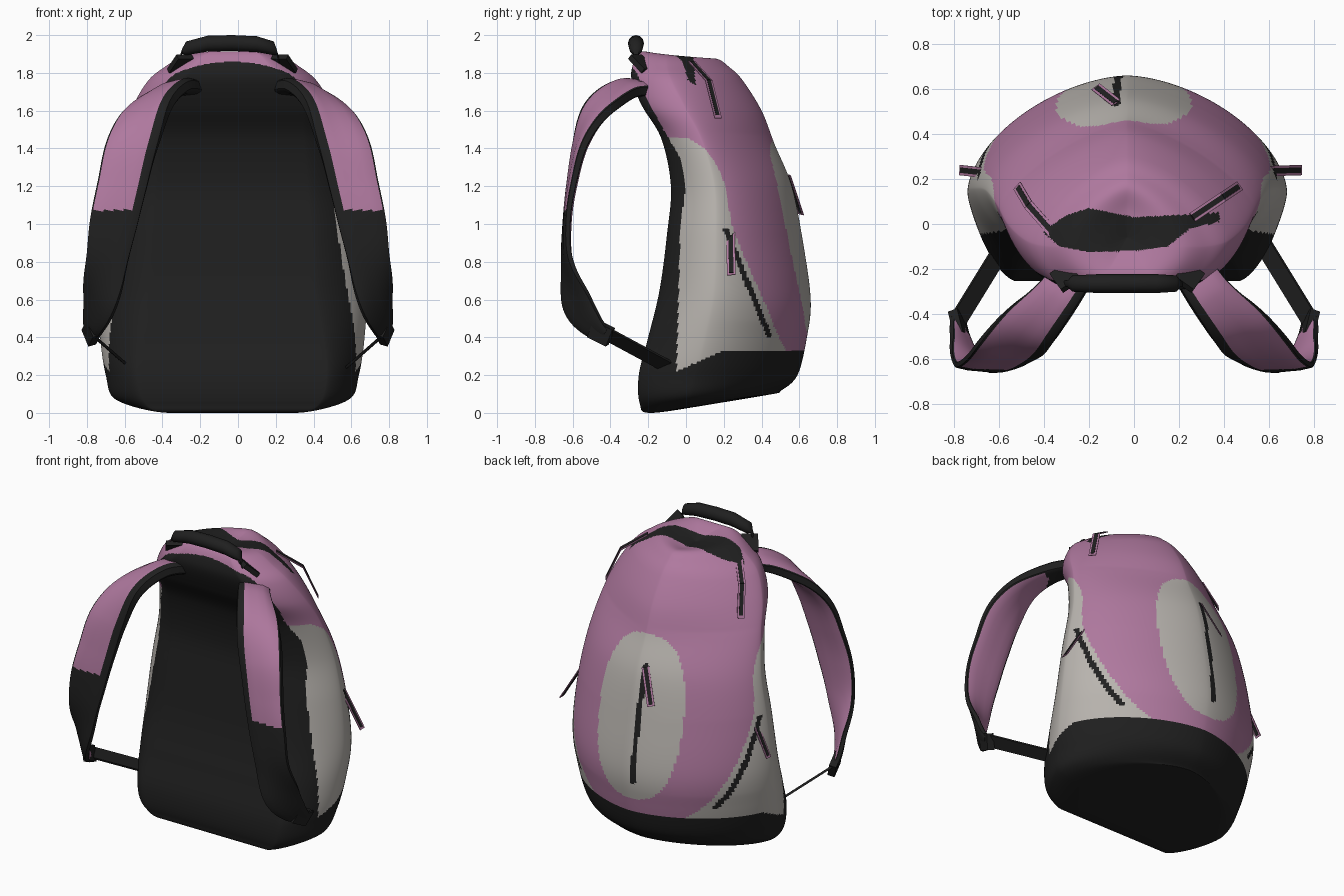
import bpy, bmesh, math
from mathutils import Vector

if "Cube" in bpy.data.objects:
    bpy.data.objects.remove(bpy.data.objects["Cube"])

MATS = []
for n, c in (("pink_fabric", (.43, .19, .345)), ("grey_fabric", (.48, .455, .425)), ("black_fabric", (.014, .014, .014))):
    m = bpy.data.materials.new(n)
    m.diffuse_color = (*c, 1)
    m.use_nodes = True
    m.node_tree.nodes["Principled BSDF"].inputs["Base Color"].default_value = m.diffuse_color
    MATS.append(m)
PINK, GREY, BLACK = 0, 1, 2
CX = -.03  # body sits slightly left of the straps' centre


def lerp_table(t, x):
    if x <= t[0][0]:
        return t[0][1]
    for (a, va), (b, vb) in zip(t, t[1:]):
        if x <= b:
            return va + (vb - va) * (x - a) / (b - a)
    return t[-1][1]


def catmull(keys, steps):
    out = []
    for i in range(len(keys) - 1):
        p0, p1, p2, p3 = keys[max(i - 1, 0)], keys[i], keys[i + 1], keys[min(i + 2, len(keys) - 1)]
        for k in range(steps):
            t = k / steps
            out.append([.5 * (2 * b + (c - a) * t + (2 * a - 5 * b + 4 * c - d) * t * t
                              + (3 * b - a - 3 * c + d) * t ** 3) for a, b, c, d in zip(p0, p1, p2, p3)])
    return out + [list(keys[-1])]


def finish(name, bm, angle=40):
    bmesh.ops.remove_doubles(bm, verts=bm.verts, dist=1e-5)
    bmesh.ops.recalc_face_normals(bm, faces=bm.faces)
    me = bpy.data.meshes.new(name)
    bm.to_mesh(me)
    bm.free()
    ob = bpy.data.objects.new(name, me)
    bpy.context.collection.objects.link(ob)
    for m in MATS:
        me.materials.append(m)
    bpy.ops.object.select_all(action='DESELECT')
    ob.select_set(True)
    bpy.context.view_layer.objects.active = ob
    bpy.ops.object.shade_smooth_by_angle(angle=math.radians(angle))
    return ob


def loft(name, rings, rule, caps=False, angle=40):
    bm = bmesh.new()
    vs = [[bm.verts.new(p) for p in r] for r in rings]
    n = len(rings[0])
    for a, b in zip(vs, vs[1:]):
        for j in range(n):
            f = bm.faces.new((a[j], a[(j + 1) % n], b[(j + 1) % n], b[j]))
            f.material_index = rule(f.calc_center_median(), j)
    if caps:
        for r in (vs[0], vs[-1]):
            bm.faces.new(r).material_index = rule(Vector(r[0].co), 0)
    return finish(name, bm, angle)


def plate(name, a, b, side, width, thick, mat):
    """Flat bar from a to b, its width lying along side."""
    a, b = Vector(a), Vector(b)
    d = (b - a).normalized()
    s = Vector(side)
    s = (s - d * s.dot(d)).normalized()
    n = d.cross(s) * thick / 2
    s = s * width / 2
    return loft(name, [[p + s + n, p - s + n, p - s - n, p + s - n] for p in (a, b)], lambda c, j: mat, True)


def seg_dist(p, q, a, b):
    dx, dy = b[0] - a[0], b[1] - a[1]
    t = max(0, min(1, ((p - a[0]) * dx + (q - a[1]) * dy) / (dx * dx + dy * dy)))
    return math.hypot(p - a[0] - t * dx, q - a[1] - t * dy)


# Main bag: sections as front y, front z, back y, back z, half width, panel half width
BODY = [(.1, .04, .1, .04, 0, 0), (-.19, 0, .46, .1, .42, .33), (-.245, .05, .5, .115, .62, .46),
        (-.25, .2, .59, .2, .67, .5), (-.2, .4, .64, .4, .70, .48), (-.14, .65, .66, .6, .71, .44),
        (-.1, .95, .62, .9, .68, .42), (-.08, 1.2, .56, 1.2, .63, .4), (-.13, 1.45, .47, 1.42, .58, .38),
        (-.23, 1.62, .40, 1.6, .53, .36), (-.285, 1.75, .30, 1.76, .45, .27), (-.285, 1.83, .23, 1.83, .36, .2),
        (-.25, 1.9, .16, 1.875, .25, .14), (-.2, 1.91, .06, 1.86, .12, .08), (-.06, 1.85, -.06, 1.85, 0, 0)]
PANEL_EDGE = [(.25, -.05), (1, -.03), (1.2, 0), (1.35, -.03), (1.5, -.12), (1.65, -.2), (1.8, -.26), (1.86, -.275)]
SIDE_EDGE = [(.32, .53), (.45, .47), (.6, .41), (.8, .32), (1, .24), (1.2, .21), (1.3, .17), (1.4, .1), (1.46, 0)]
FLAP_TOP = [(-.4, -.03), (-.3, .04), (-.2, .07), (0, .03), (.2, .04), (.38, .05)]
FLAP_LOW = [(-.4, -.04), (-.33, -.1), (-.2, -.125), (0, -.12), (.15, -.1), (.25, -.02), (.38, .01)]
POINTED = [(.5, 1.17), (1.0, 1.27), (1.5, 1.45), (1.75, 1.35)]  # how wedge-shaped the rear is


def body_ring(s):
    yf, zf, yb, zb, w, wp = s
    ym = yf + .36 * (yb - yf)
    e = lerp_table(POINTED, zf)
    half = [(wp * i / 20, yf) for i in range(20)]
    for i in range(36):
        a = math.pi / 2 * i / 36
        half.append((wp + (w - wp) * math.sin(a) ** 1.3, yf + (ym - yf) * (1 - math.cos(a) ** 1.3)))
    for i in range(61):
        a = math.pi / 2 * i / 60
        half.append((w * max(0, math.cos(a)) ** e, ym + (yb - ym) * math.sin(a) ** e))
    pts = half + [(-x, y) for x, y in half[-2:0:-1]]
    slope = (zb - zf) / max(yb - yf, 1e-6)
    return [Vector((x + CX, y, max(0, zf + slope * (y - yf)))) for x, y in pts]


def body_rule(c, j):
    x, y, z = c
    if z < .22 + .11 * max(0, min(1, (y + .05) / .25)):
        return BLACK                                            # base
    if z < 1.86 - .7 * (x - CX) ** 2 and y < lerp_table(PANEL_EDGE, z):
        return BLACK                                            # back panel
    if z > 1.7 and -.4 < x < .38 and lerp_table(FLAP_LOW, x) < y < lerp_table(FLAP_TOP, x):
        return BLACK                                            # top opening
    if z < 1.46 and y < lerp_table(SIDE_EDGE, z):
        return BLACK if seg_dist(y, z, (.21, .97), (.44, .41)) < .014 else GREY   # side pocket and zip
    if y > .2 and abs((x + .045) / .3) ** 2.4 + abs((z - .93) / .51) ** 2.4 < 1:
        return BLACK if seg_dist(x, z, (-.08, 1.26), (-.07, .54)) < .017 else GREY  # rear pocket and zip
    return PINK


loft("main_bag", [body_ring(s) for s in catmull(BODY, 18)], body_rule)

# Shoulder straps: centre, width direction, half width, half thickness
STRAP = [(.24, -.17, 1.71, .8, .5, -.1, .09, .04), (.34, -.32, 1.715, .82, .5, -.2, .1, .042),
         (.465, -.46, 1.61, .9, .35, -.2, .125, .04), (.56, -.555, 1.42, .97, .15, 0, .135, .032),
         (.615, -.605, 1.2, 1, .08, .1, .13, .025), (.66, -.63, 1, 1, .05, .15, .125, .022),
         (.695, -.63, .8, .95, .15, .2, .11, .022), (.73, -.585, .6, .7, .5, .4, .11, .022),
         (.765, -.51, .48, .6, .6, .5, .08, .022), (.785, -.43, .415, .6, .6, .5, .04, .02)]
US = (-1, -.92, -.66, -.3, .1, .5, .94, 1)


def strap_rings(sign):
    keys = catmull(STRAP, 16)
    rings = []
    for i, k in enumerate(keys):
        a, b = keys[max(i - 1, 0)], keys[min(i + 1, len(keys) - 1)]
        t = (Vector(b[:3]) - Vector(a[:3])).normalized()
        w = Vector(k[3:6])
        w = (w - t * w.dot(t)).normalized()
        n = t.cross(w)
        pts = [Vector(k[:3]) + w * u * k[6] + n * k[7] * v * (1 - .5 * abs(u) ** 6)
               for v, us in ((1, US), (-1, US[::-1])) for u in us]
        rings.append([Vector((p.x * sign, p.y, p.z)) for p in pts])
    return rings


def strap_rule(c, j):
    if 2 <= j <= 5:
        return PINK if c.z > 1.14 - .1 * abs(c.x) else BLACK    # outer face
    return PINK if 9 <= j <= 13 and .44 < c.z < 1.65 else BLACK


for side, s in (("right", 1), ("left", -1)):
    loft(side + "_shoulder_strap", strap_rings(s), strap_rule, True)
    plate(side + "_strap_webbing", (.79 * s, -.44, .43), (.55 * s, -.05, .22),
          (-.22 * s, -.23, -.18), .085, .014, BLACK)
    plate(side + "_buckle", (.765 * s, -.5, .45), (.79 * s, -.4, .4), (.4 * s, .5, .8), .1, .045, BLACK)

# Carry handle: thick bar, thin ends and stitched tabs
HANDLE = [(-.285, 1.86, .012), (-.265, 1.915, .014), (-.245, 1.93, .036), (-.13, 1.955, .042), (0, 1.958, .042),
          (.13, 1.952, .042), (.22, 1.93, .036), (.235, 1.91, .014), (.25, 1.86, .012)]
rings = []
for u, z, r in HANDLE:
    rings.append([Vector((u - .03, -.265 + r * math.cos(a), z + r * math.sin(a)))
                  for a in (math.tau * i / 12 for i in range(12))])
loft("carry_handle", rings, lambda c, j: BLACK, True, 60)
for side, s in (("right", 1), ("left", -1)):
    plate(side + "_handle_tab", (CX + .25 * s, -.27, 1.885), (CX + .3 * s, -.2, 1.81),
          (1, 0, .5 * -s), .1, .03, BLACK)

# Zip pulls: pink tape with a black centre
PULLS = [("right_top_pull", (.26, .03, 1.86), (.47, .17, 1.56), (-.6, .8, 0)),
         ("left_top_pull", (-.36, -.04, 1.83), (-.52, .17, 1.56), (.6, .8, 0)),
         ("right_side_pull", (.59, .235, .98), (.745, .24, .73), (0, 1, 0)),
         ("left_side_pull", (-.64, .225, .98), (-.775, .24, .73), (0, 1, 0)),
         ("rear_pull", (-.08, .54, 1.26), (-.17, .61, 1.05), (.8, .5, 0))]
for name, a, b, w in PULLS:
    a, b = Vector(a), Vector(b)
    mid = (a + b) / 2
    if "top" in name:  # bend the pull over the shoulder of the bag
        mid += Vector((.03 if b.x > 0 else -.03, .02, .05))
    for k, (p, q) in enumerate(((a, mid), (mid, b))):
        plate(f"{name}_tape_{k}", p, q, w, .046, .005, PINK)
        plate(f"{name}_centre_{k}", p, p.lerp(q, .92 if k else 1), w, .024, .009, BLACK)
